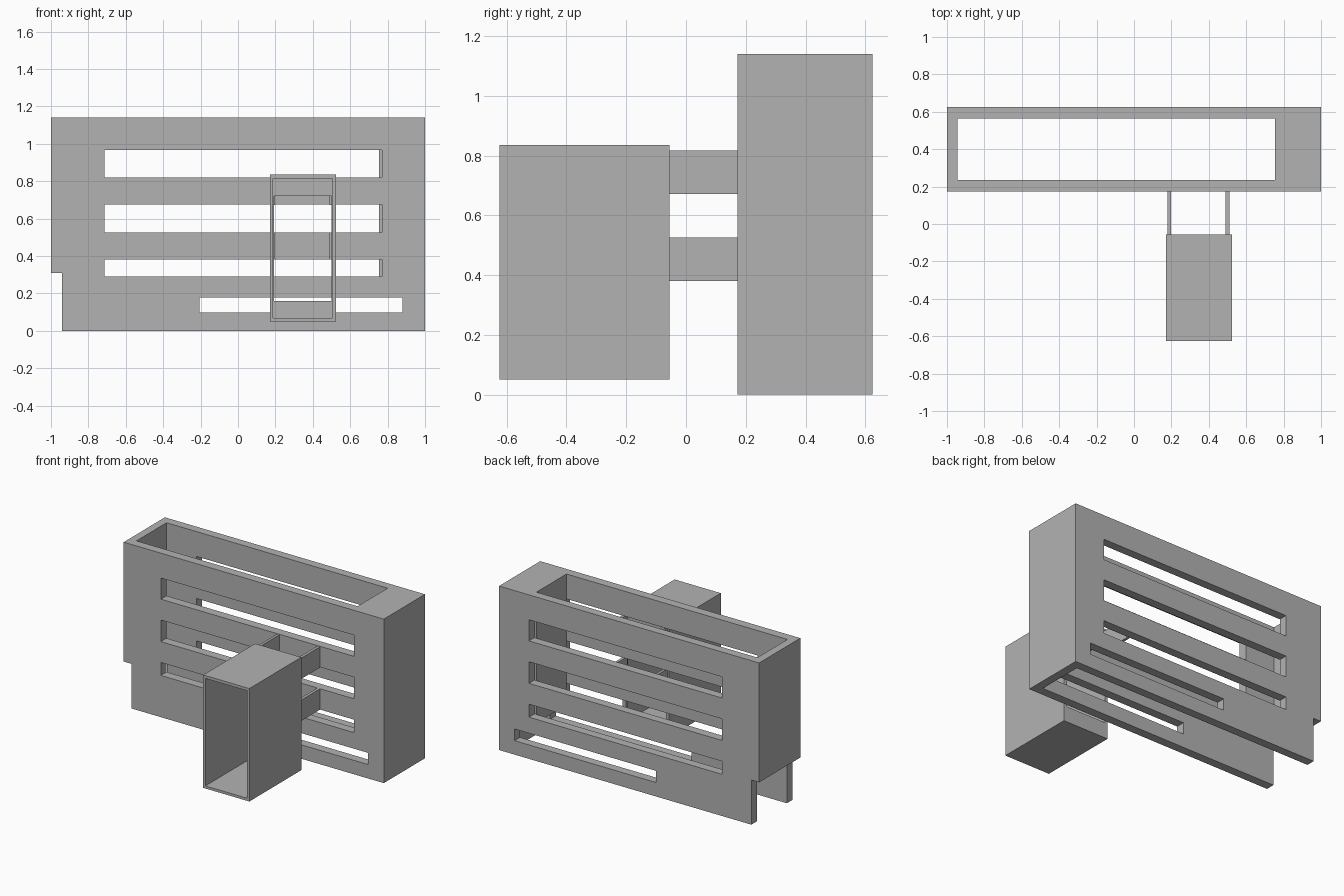
import bpy, bmesh

if "Cube" in bpy.data.objects:
    bpy.data.objects.remove(bpy.data.objects["Cube"], do_unlink=True)

grey = bpy.data.materials.new("plain_grey")
grey.use_nodes = True
grey.diffuse_color = (0.45, 0.45, 0.45, 1)
grey.node_tree.nodes["Principled BSDF"].inputs["Base Color"].default_value = grey.diffuse_color


def inside(p, box):
    return all(lo < c < hi for c, (lo, hi) in zip(p, box))


def carved(name, solids, holes=()):
    """One clean shell: the union of boxes less the holes, outer faces only."""
    cuts = [sorted({v for b in [*solids, *holes] for v in b[a]}) for a in range(3)]

    def filled(cell):
        if any(i < 0 or i >= len(c) - 1 for i, c in zip(cell, cuts)):
            return False
        mid = [(c[i] + c[i + 1]) / 2 for i, c in zip(cell, cuts)]
        return any(inside(mid, b) for b in solids) and not any(inside(mid, b) for b in holes)

    bm = bmesh.new()
    for i in range(len(cuts[0]) - 1):
        for j in range(len(cuts[1]) - 1):
            for k in range(len(cuts[2]) - 1):
                cell = (i, j, k)
                if not filled(cell):
                    continue
                for axis in range(3):
                    u, v = (axis + 1) % 3, (axis + 2) % 3
                    for side in (0, 1):
                        neighbour = list(cell)
                        neighbour[axis] += 2 * side - 1
                        if filled(neighbour):
                            continue
                        ring = []
                        for du, dv in ((0, 0), (1, 0), (1, 1), (0, 1)):
                            corner = list(cell)
                            corner[axis] += side
                            corner[u] += du
                            corner[v] += dv
                            ring.append(bm.verts.new([c[n] for n, c in zip(corner, cuts)]))
                        bm.faces.new(ring if side else ring[::-1])
    bmesh.ops.remove_doubles(bm, verts=bm.verts, dist=0.0001)
    mesh = bpy.data.meshes.new(name)
    bm.to_mesh(mesh)
    bm.free()
    mesh.materials.append(grey)
    obj = bpy.data.objects.new(name, mesh)
    bpy.context.collection.objects.link(obj)
    return obj


# Slotted frame: two long walls, a thick end and a raised thin end
DEPTH = (0.173, 0.625)
HEIGHT = (0, 1.14)
walls = [((-1, 1), y, HEIGHT) for y in ((0.173, 0.235), (0.565, 0.625))]
ends = [((-1, -0.945), DEPTH, (0.31, 1.14)),
        ((0.755, 1), DEPTH, (0.23, 1.14)),
        ((0.94, 1), DEPTH, HEIGHT)]
THROUGH = (0.1, 0.7)
slots = [((-0.715, 0.77), y, z)
         for z in ((0.29, 0.38), (0.525, 0.675), (0.82, 0.967))
         for y in ((0.1, 0.235), (0.565, 0.7))]
low_slot = ((-0.207, 0.88), THROUGH, (0.097, 0.178))
corner_notch = ((-1.1, -0.94), THROUGH, (-0.1, 0.31))
carved("slotted_frame", walls + ends, slots + [low_slot, corner_notch])

# Front housing: open at the front, with a window in its back plate
carved("front_housing",
       [((0.17, 0.525), (-0.625, -0.055), (0.05, 0.835))],
       [((0.187, 0.505), (-0.7, -0.075), (0.068, 0.815)),
        ((0.192, 0.5), (-0.1, 0), (0.16, 0.72))])

# Four flat arms join the housing to the frame
for side, x in (("right", (0.18, 0.198)), ("left", (0.49, 0.51))):
    for level, z in (("lower", (0.38, 0.525)), ("upper", (0.672, 0.817))):
        carved(f"{level}_{side}_arm", [(x, (-0.055, 0.173), z)])
